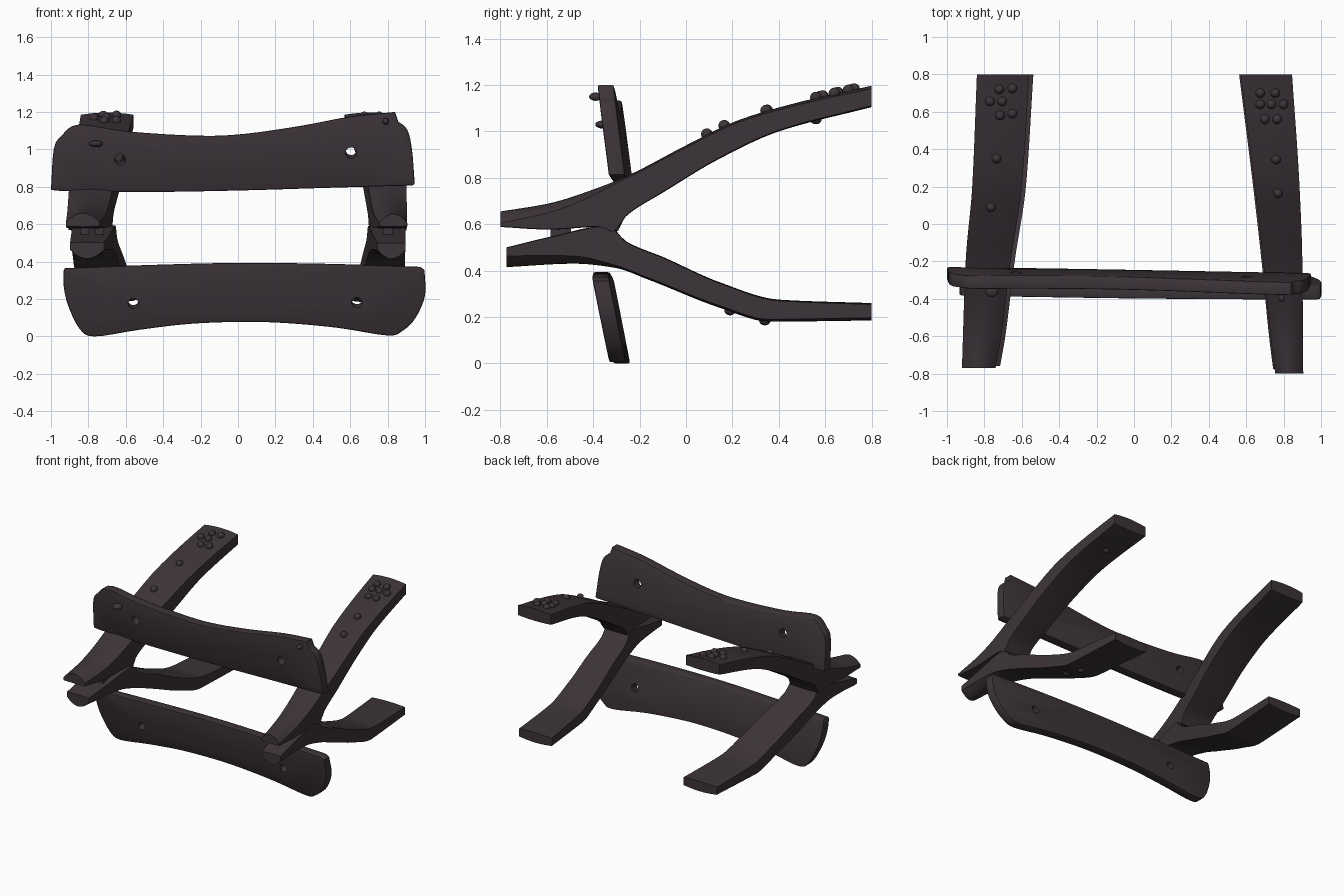
import bpy, bmesh, math
from mathutils import Vector

if "Cube" in bpy.data.objects:
    bpy.data.objects.remove(bpy.data.objects["Cube"])

mat = bpy.data.materials.new("dark plum grey")
mat.diffuse_color = (0.046, 0.034, 0.041, 1)
mat.use_nodes = True
mat.node_tree.nodes["Principled BSDF"].inputs["Base Color"].default_value = mat.diffuse_color


def finish(bm, name, angle=40):
    bmesh.ops.recalc_face_normals(bm, faces=bm.faces)
    me = bpy.data.meshes.new(name)
    bm.to_mesh(me)
    bm.free()
    ob = bpy.data.objects.new(name, me)
    bpy.context.collection.objects.link(ob)
    me.materials.append(mat)
    activate(ob)
    bpy.ops.object.shade_smooth_by_angle(angle=math.radians(angle))
    return ob


def activate(ob):
    bpy.ops.object.select_all(action='DESELECT')
    ob.select_set(True)
    bpy.context.view_layer.objects.active = ob


def curve(pts, t):
    """Overshoot-free smooth interpolation of (t, value) points."""
    n = len(pts)
    sec = [(pts[i + 1][1] - pts[i][1]) / (pts[i + 1][0] - pts[i][0]) for i in range(n - 1)]
    m = [sec[0]] + [0 if a * b <= 0 else 2 * a * b / (a + b) for a, b in zip(sec, sec[1:])] + [sec[-1]]
    t = min(max(t, pts[0][0]), pts[-1][0])
    i = max(k for k in range(n - 1) if pts[k][0] <= t)
    h = pts[i + 1][0] - pts[i][0]
    s = (t - pts[i][0]) / h
    return ((2*s**3 - 3*s*s + 1) * pts[i][1] + (s**3 - 2*s*s + s) * h * m[i]
            + (3*s*s - 2*s**3) * pts[i + 1][1] + (s**3 - s*s) * h * m[i + 1])


def spline(pts, steps=4):
    """Catmull-Rom polyline through an open list of 2D points."""
    p = [Vector(q) for q in pts]
    p = [2 * p[0] - p[1]] + p + [2 * p[-1] - p[-2]]
    out = []
    for a, b, c, d in zip(p, p[1:], p[2:], p[3:]):
        for k in range(steps):
            t = k / steps
            out.append(0.5 * (2*b + (c - a)*t + (2*a - 5*b + 4*c - d)*t*t + (3*b - a - 3*c + d)*t**3))
    return out + [p[-2]]


# Arms: lofted along y with domed top and bottom
def arm(name, y0, y1, top, bot, left, right, dome_top, dome_bot, shift=0.0):
    bm = bmesh.new()
    rings, n, m = [], 56, 8
    for i in range(n + 1):
        y = y0 + (y1 - y0) * i / n
        zt, zb, xl, xr = curve(top, y), curve(bot, y), curve(left, y) + shift, curve(right, y) + shift
        dt, db = curve(dome_top, y), curve(dome_bot, y)
        us = [-1 + 2 * k / m for k in range(m + 1)]
        xs = [xl + (xr - xl) * (u + 1) / 2 for u in us]
        ring = [(x, y, zt - dt * u * u) for x, u in zip(xs, us)]
        ring += [(x, y, zb + db * u * u) for x, u in zip(xs[::-1], us[::-1])]
        rings.append([bm.verts.new(c) for c in ring])
    for a, b in zip(rings, rings[1:]):
        for k in range(len(a)):
            j = (k + 1) % len(a)
            bm.faces.new((a[k], a[j], b[j], b[k]))
    bm.faces.new(rings[0])
    bm.faces.new(rings[-1])
    return finish(bm, name)


up_top = [(-.80, .655), (-.59, .69), (-.38, .757), (-.24, .815), (0, .94), (.23, 1.05), (.49, 1.127), (.8, 1.197)]
up_bot = [(-.80, .588), (-.59, .577), (-.38, .588), (-.30, .56), (-.28, .61), (-.24, .65), (-.11, .73),
          (.14, .88), (.4, 1.0), (.8, 1.105)]
lo_top = [(-.775, .50), (-.59, .545), (-.33, .595), (-.265, .53), (-.09, .455), (.145, .35), (.4, .275), (.8, .26)]
lo_bot = [(-.775, .415), (-.48, .43), (-.31, .413), (-.16, .36), (.145, .24), (.36, .18), (.8, .185)]
left_x = ([(-.77, -.92), (-.2, -.90), (.2, -.865), (.8, -.84)],
          [(-.77, -.74), (-.6, -.71), (-.2, -.66), (.2, -.60), (.8, -.56)])
right_x = ([(-.8, .755), (-.6, .73), (-.2, .69), (.2, .645), (.8, .57)],
           [(-.8, .905), (-.2, .90), (.2, .885), (.8, .845)])
nose = [(-.8, .05), (-.45, .03), (-.25, .008), (.8, .012)]
flat = [(-.8, .002), (.8, .006)]

arm("left_upper_arm", -.77, .8, up_top, up_bot, *left_x, nose, flat)
arm("right_upper_arm", -.80, .8, up_top, up_bot, *right_x, nose, flat)
arm("left_lower_arm", -.76, .8, lo_top, lo_bot, *left_x, flat, nose, .022)
arm("right_lower_arm", -.775, .8, lo_top, lo_bot, *right_x, flat, nose, -.008)


# Planks: outline extruded, edges bevelled, sheared into place, holes cut
def plank(name, runs, thick, y_at, holes):
    outline = []
    for run in runs:
        outline += spline(run)
    bm = bmesh.new()
    f = bm.faces.new([bm.verts.new((p.x, -thick / 2, p.y)) for p in outline])
    ext = bmesh.ops.extrude_face_region(bm, geom=[f])
    bmesh.ops.translate(bm, vec=(0, thick, 0), verts=[v for v in ext['geom'] if isinstance(v, bmesh.types.BMVert)])
    rims = [e for e in bm.edges if abs(e.verts[0].co.y - e.verts[1].co.y) < 1e-5]
    bmesh.ops.bevel(bm, geom=rims, offset=.008, segments=2, profile=.5, affect='EDGES')
    for v in bm.verts:
        v.co.y += y_at(v.co.x, v.co.z)
    ob = finish(bm, name)
    for x, z, r in holes:
        bpy.ops.mesh.primitive_cylinder_add(vertices=20, radius=r, depth=.3, location=(x, y_at(x, z), z),
                                            rotation=(math.radians(90 + 16), 0, 0))
        cutter = bpy.context.object
        cutter.hide_render = True
        activate(ob)
        mod = ob.modifiers.new("hole", 'BOOLEAN')
        mod.operation, mod.solver, mod.object = 'DIFFERENCE', 'EXACT', cutter
        bpy.ops.object.modifier_apply(modifier=mod.name)
        bpy.data.objects.remove(cutter)
    bpy.ops.object.shade_smooth_by_angle(angle=math.radians(40))
    return ob


def upper_y(x, z):
    return -.295 - .015 * x - .13 * (z - .9)


def lower_y(x, z):
    return -.285 - .01 * x - .2 * z


plank("upper_plank", [
    [(-1, .783), (-.985, 1.0), (-.945, 1.07), (-.85, 1.133), (-.58, 1.095), (-.205, 1.073), (.035, 1.083),
     (.33, 1.125), (.6, 1.175), (.84, 1.2)],
    [(.855, 1.15), (.905, 1.105), (.93, 1.0), (.945, .815)],
    [(.93, .807), (.5, .795), (0, .78), (-.5, .772), (-.95, .778)]],
    .07, upper_y, [(-.63, .955, .03), (.605, .99, .03)])
plank("lower_plank", [
    [(-.925, .365), (-.47, .382), (0, .393), (.49, .388), (.975, .372)],
    [(.997, .355), (1.0, .22), (.95, .10), (.88, .03), (.8, .005), (.54, .045), (.275, .07), (.035, .078),
     (-.26, .067), (-.53, .035), (-.77, .0), (-.85, .045), (-.91, .17), (-.932, .27), (-.933, .35)]],
    .072, lower_y, [(-.56, .185, .028), (.635, .19, .028)])


# Rounded studs
def stud(name, loc, size):
    bm = bmesh.new()
    bmesh.ops.create_uvsphere(bm, u_segments=16, v_segments=10, radius=1)
    bmesh.ops.scale(bm, vec=size, verts=bm.verts)
    bmesh.ops.translate(bm, vec=loc, verts=bm.verts)
    finish(bm, name, 60)


upper_studs = [(-.72, .72), (-.65, .725), (-.77, .655), (-.705, .655), (-.715, .58), (-.65, .59), (-.735, .35),
               (-.765, .09), (.675, .70), (.755, .70), (.675, .64), (.735, .64), (.80, .64), (.70, .56),
               (.765, .56), (.76, .345), (.77, .165)]
for x, y in upper_studs:
    stud("arm_stud", (x, y, curve(up_top, y) + .002), (.025, .025, .025))
for x, y in [(.76, .19), (.76, .34)]:
    stud("lower_arm_stud", (x, y, curve(lo_bot, y) + .005), (.025, .025, .022))
stud("underside_stud", (.72, .56, curve(up_bot, .56) + .005), (.025, .025, .02))
stud("plank_stud_left", (-.76, -.355, 1.03), (.036, .036, .018))
stud("plank_stud_right", (.79, -.39, 1.15), (.018, .028, .018))

# Small gripping teeth between the jaws
for x, w in [(-.82, .045), (-.74, .045), (.80, .05)]:
    bpy.ops.mesh.primitive_cube_add(size=1, location=(x, -.54, .56))
    tooth = bpy.context.object
    tooth.name = "jaw_tooth"
    tooth.scale = (w, .09, .06)
    tooth.data.materials.append(mat)
